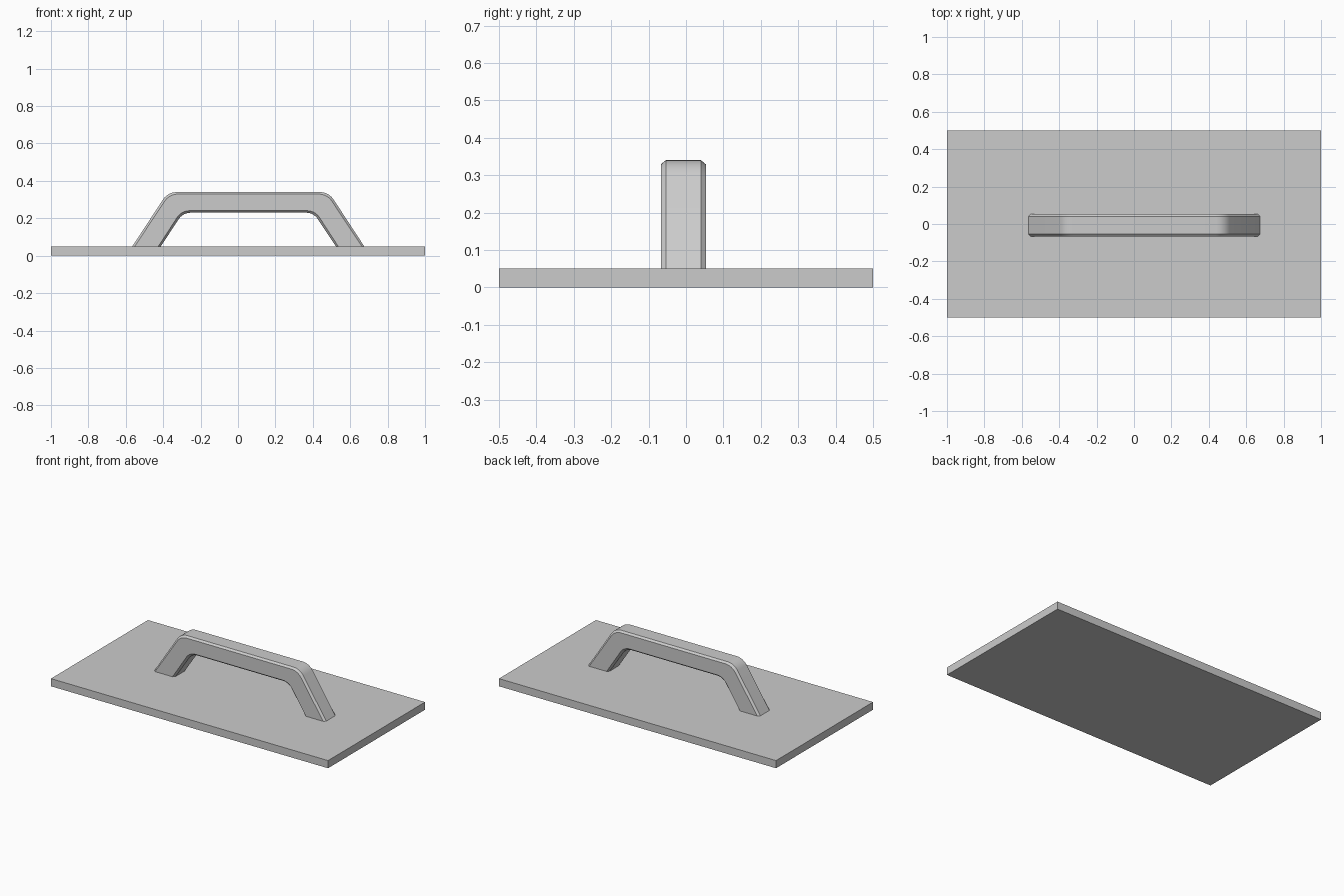
import bpy, bmesh, math
from mathutils import Vector

cube = bpy.data.objects.get("Cube")
if cube:
    bpy.data.objects.remove(cube, do_unlink=True)

grey = bpy.data.materials.new("plain grey")
grey.use_nodes = True
grey.diffuse_color = (0.6, 0.6, 0.6, 1)
grey.node_tree.nodes["Principled BSDF"].inputs["Base Color"].default_value = (0.6, 0.6, 0.6, 1)

PLATE = 0.05            # plate thickness
CENTRE = (0.055, -0.007)  # handle centre on the plate
HALF_WIDTH = 0.06
CHAMFER = 0.013
STEPS = 6               # segments per rounded bend


def finish(name, bm):
    bmesh.ops.recalc_face_normals(bm, faces=bm.faces)
    mesh = bpy.data.meshes.new(name)
    bm.to_mesh(mesh)
    bm.free()
    mesh.materials.append(grey)
    obj = bpy.data.objects.new(name, mesh)
    bpy.context.collection.objects.link(obj)
    return obj


def half_path(foot_x, bend_x, top_z, radius):
    """Foot point plus rounded bend of one leg, as (x, z) from the handle centre."""
    foot, bend = Vector((foot_x, PLATE)), Vector((bend_x, top_z))
    slope = math.atan2(top_z - PLATE, foot_x - bend_x)
    tangent = radius * math.tan(slope / 2)
    centre = Vector((bend_x - tangent, top_z - radius))
    points = [foot]
    for i in range(STEPS + 1):
        a = math.pi / 2 - slope * (1 - i / STEPS)
        points.append(centre + radius * Vector((math.cos(a), math.sin(a))))
    return points


# Base plate
bm = bmesh.new()
bmesh.ops.create_cube(bm, size=1)
bmesh.ops.scale(bm, vec=(2, 1, PLATE), verts=bm.verts)
bmesh.ops.translate(bm, vec=(0, 0, PLATE / 2), verts=bm.verts)
finish("base_plate", bm)

# Handle: chamfered section swept between an outer and an inner outline
outer = half_path(0.62, 0.43, 0.34, 0.085)
inner = half_path(0.468, 0.349, 0.23, 0.075)
stations = list(zip(outer, inner))
mirror = [(Vector((-o.x, o.y)), Vector((-i.x, i.y))) for o, i in reversed(stations)]

bm = bmesh.new()
rings = []
for o, i in stations + mirror:
    t = CHAMFER / (o - i).length
    w, n = HALF_WIDTH, HALF_WIDTH - CHAMFER
    section = [(-n, 0), (n, 0), (w, t), (w, 1 - t), (n, 1), (-n, 1), (-w, 1 - t), (-w, t)]
    ring = []
    for y, f in section:
        p = o.lerp(i, f)
        ring.append(bm.verts.new((p.x + CENTRE[0], y + CENTRE[1], p.y)))
    rings.append(ring)
for a, b in zip(rings, rings[1:]):
    for k in range(len(a)):
        j = (k + 1) % len(a)
        bm.faces.new((a[k], a[j], b[j], b[k]))
bm.faces.new(rings[0])
bm.faces.new(rings[-1])
handle = finish("handle", bm)

bpy.ops.object.select_all(action='DESELECT')
handle.select_set(True)
bpy.context.view_layer.objects.active = handle
bpy.ops.object.shade_smooth_by_angle(angle=math.radians(30))
